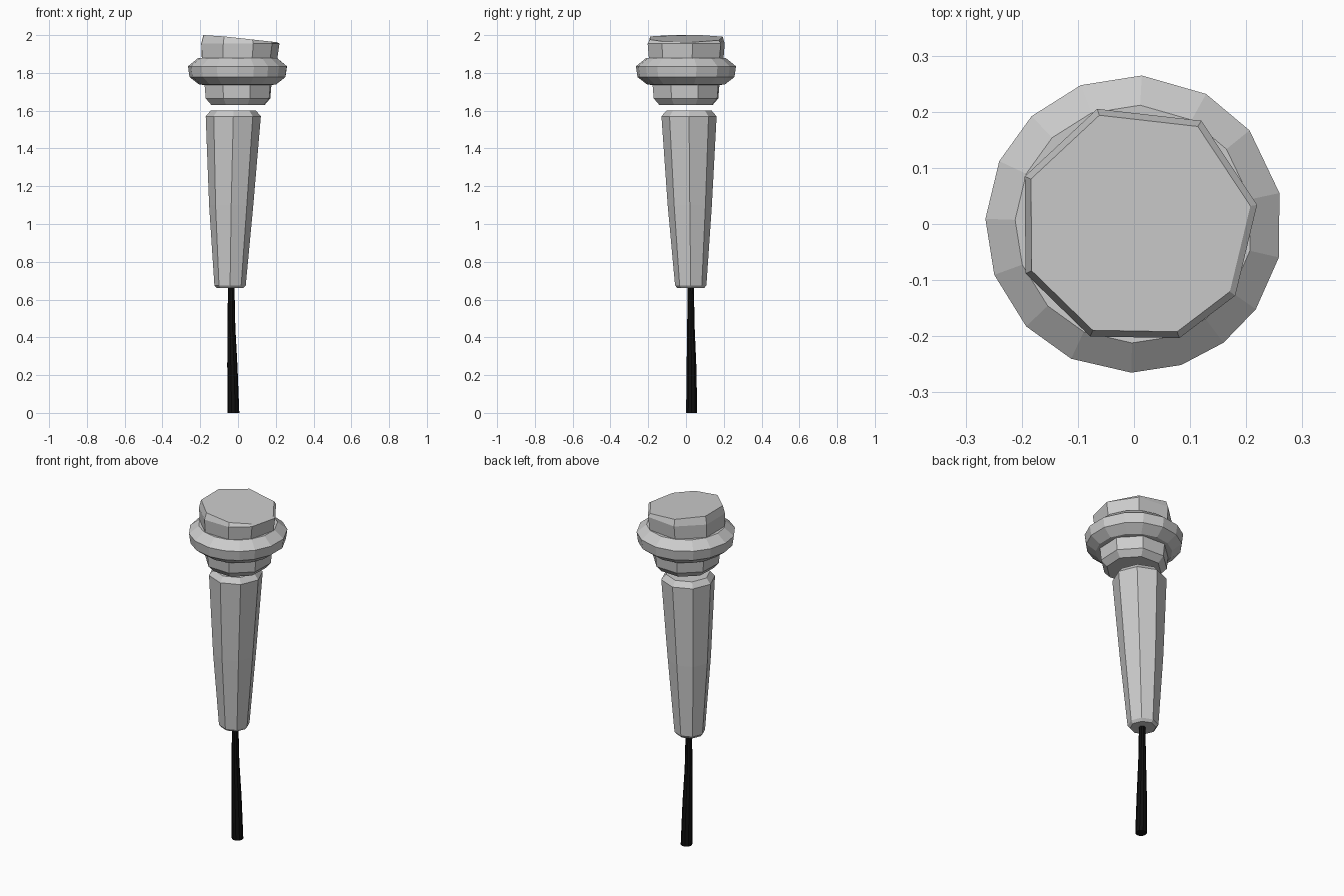
import bpy, bmesh
from math import cos, sin, radians

if "Cube" in bpy.data.objects:
    bpy.data.objects.remove(bpy.data.objects["Cube"])


def even(n, start=0):
    return [start + 360 * i / n for i in range(n)]


def lathe(name, sections, angles, tilt=None, closed=False):
    """Loft faceted rings; each section is (x, y, z, radius)."""
    bm = bmesh.new()
    rings = []
    for x, y, z, r in sections:
        rings.append([bm.verts.new((x + r * cos(radians(a)), y + r * sin(radians(a)), z))
                      for a in angles])
    pairs = list(zip(rings, rings[1:]))
    if closed:
        pairs.append((rings[-1], rings[0]))
    n = len(angles)
    for lo, hi in pairs:
        for i in range(n):
            j = (i + 1) % n
            bm.faces.new((lo[i], lo[j], hi[j], hi[i]))
    if not closed:
        bm.faces.new(rings[0][::-1])
        bm.faces.new(rings[-1])
    if tilt:
        for v in rings[-1]:
            v.co.z = tilt(v.co.x)
    bmesh.ops.recalc_face_normals(bm, faces=bm.faces)
    mesh = bpy.data.meshes.new(name)
    bm.to_mesh(mesh)
    bm.free()
    obj = bpy.data.objects.new(name, mesh)
    bpy.context.collection.objects.link(obj)
    return obj


# Tapered eight-sided handle, leaning very slightly
lathe("handle", [(-0.042, 0.025, 0.66, 0.070), (-0.042, 0.025, 0.675, 0.083),
                 (-0.036, 0.020, 1.10, 0.117), (-0.025, 0.016, 1.57, 0.146),
                 (-0.025, 0.016, 1.60, 0.120)], even(8))

# Grille: lower collar and uneven, tilted upper cap
lathe("lower_grille", [(0, 0, 1.63, 0.15), (0, 0, 1.665, 0.182),
                       (0, 0, 1.755, 0.190)], even(8, 20))
cap_angles = [9, 58, 109, 157, 204, 247.5, 290.5, 324]
lathe("upper_grille", [(0, 0, 1.85, 0.207), (0.005, 0, 1.955, 0.217),
                       (0.005, 0, 1.985, 0.205)], cap_angles,
      tilt=lambda x: min(2.0, 1.985 - 0.11 * x))

# Wide faceted band round the head
ring_angles = [12, 39, 61, 87, 111, 133.5, 155, 178, 200, 223.5, 245, 269,
               288.5, 307, 325, 347]
lathe("head_band", [(0, 0, 1.735, 0.155), (0, 0, 1.738, 0.205), (0, 0, 1.778, 0.257),
                    (0, 0, 1.835, 0.265), (0, 0, 1.878, 0.212), (0, 0, 1.875, 0.155)],
      ring_angles, closed=True)

# Black cable
cable = lathe("cable", [(-0.024, 0.030, 0.0, 0.031), (-0.030, 0.029, 0.25, 0.027),
                        (-0.035, 0.026, 0.45, 0.021), (-0.036, 0.025, 0.68, 0.017)],
              even(10))
black = bpy.data.materials.new("black_rubber")
black.diffuse_color = (0.005, 0.005, 0.005, 1)
black.use_nodes = True
black.node_tree.nodes["Principled BSDF"].inputs["Base Color"].default_value = black.diffuse_color
cable.data.materials.append(black)
